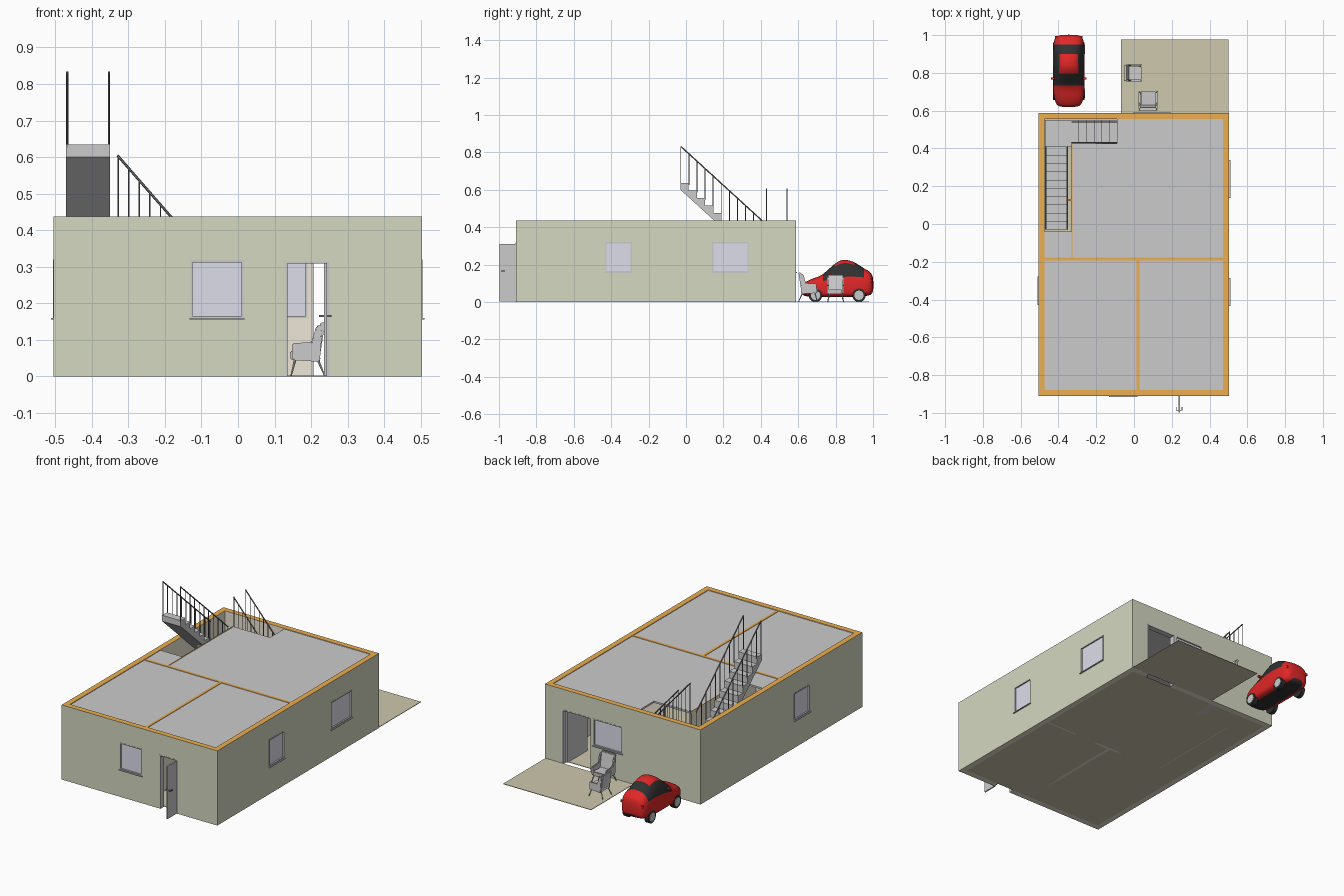
import bpy, bmesh, math
from mathutils import Vector, Matrix

if "Cube" in bpy.data.objects:
    bpy.data.objects.remove(bpy.data.objects["Cube"])


def mat(name, r, g, b):
    m = bpy.data.materials.new(name)
    m.diffuse_color = (r, g, b, 1)
    m.use_nodes = True
    m.node_tree.nodes["Principled BSDF"].inputs["Base Color"].default_value = m.diffuse_color
    return m


GREEN = mat("wall_green", 0.66, 0.69, 0.53)
CREAM = mat("wall_cream", 0.85, 0.8, 0.68)
ORANGE = mat("cut_orange", 0.85, 0.42, 0.08)
TAN = mat("floor_tan", 0.62, 0.58, 0.42)
GLASS = mat("window_glass", 0.73, 0.73, 0.83)
DARK = mat("dark_metal", 0.2, 0.2, 0.2)
RED = mat("car_red", 0.75, 0.02, 0.02)
BLACK = mat("black", 0.03, 0.03, 0.03)


def finish(name, bm, mats=()):
    bmesh.ops.recalc_face_normals(bm, faces=bm.faces)
    me = bpy.data.meshes.new(name)
    bm.to_mesh(me)
    bm.free()
    for m in mats:
        me.materials.append(m)
    ob = bpy.data.objects.new(name, me)
    bpy.context.collection.objects.link(ob)
    return ob


def add_box(bm, x0, x1, y0, y1, z0, z1):
    m = Matrix.Translation(((x0 + x1) / 2, (y0 + y1) / 2, (z0 + z1) / 2)) @ Matrix.Diagonal((x1 - x0, y1 - y0, z1 - z0, 1))
    bmesh.ops.create_cube(bm, size=1, matrix=m)


def boxes(name, items, m=None, top=None):
    """One object from several boxes, with an optional colour for the top faces."""
    bm = bmesh.new()
    for b in items:
        add_box(bm, *b)
    zmax = max(b[5] for b in items)
    if top:
        for f in bm.faces:
            f.material_index = int(min(v.co.z for v in f.verts) > zmax - 1e-4)
    return finish(name, bm, [x for x in (m, top) if x])


def add_rod(bm, a, b, r0, r1=None, n=6):
    a, b = Vector(a), Vector(b)
    d = b - a
    m = Matrix.Translation((a + b) / 2) @ d.to_track_quat('Z', 'Y').to_matrix().to_4x4()
    bmesh.ops.create_cone(bm, cap_ends=True, segments=n, radius1=r0, radius2=r0 if r1 is None else r1, depth=d.length, matrix=m)


def add_prism(bm, pts, axis, a0, a1):
    """Extrude a (u, z) outline along x or y."""
    put = (lambda u, z, a: (a, u, z)) if axis == 'x' else (lambda u, z, a: (u, a, z))
    f = bm.faces.new([bm.verts.new(put(u, z, a0)) for u, z in pts])
    r = bmesh.ops.extrude_face_region(bm, geom=[f])
    off = Vector(put(0, 0, a1 - a0))
    bmesh.ops.translate(bm, vec=off, verts=[v for v in r['geom'] if isinstance(v, bmesh.types.BMVert)])


# outer walls: ring with green outside, cream inside, orange cut top
X0, X1, Y0, Y1, H, T = -0.505, 0.503, -0.91, 0.587, 0.437, 0.032
bm = bmesh.new()
corners = lambda i, z: [(X0 + i, Y0 + i, z), (X1 - i, Y0 + i, z), (X1 - i, Y1 - i, z), (X0 + i, Y1 - i, z)]
rings = [[bm.verts.new(c) for c in corners(i, z)] for i, z in ((0, 0), (0, H), (T, H), (T, 0))]
for k, idx in enumerate((0, 2, 1, 1)):
    for j in range(4):
        a, b, n = rings[k], rings[(k + 1) % 4], (j + 1) % 4
        bm.faces.new((a[j], a[n], b[n], b[j])).material_index = idx
walls = finish("outer_walls", bm, (GREEN, CREAM, ORANGE))

# openings: wall side, start, end, bottom, top
WINDOWS = [("front", -0.13, 0.015, 0.16, 0.318), ("back", 0.0, 0.19, 0.16, 0.318),
           ("right", -0.43, -0.29, 0.16, 0.32), ("right", 0.14, 0.335, 0.16, 0.32),
           ("left", -0.425, -0.28, 0.16, 0.32)]
DOORS = [("front", 0.13, 0.25, -0.02, 0.315), ("back", 0.2, 0.39, -0.02, 0.318)]


def on_wall(side, a0, a1, d0, d1, z0, z1):
    """Box on a wall: a along it, d outwards from its outer face."""
    if side in ("front", "back"):
        w, s = (Y0, -1) if side == "front" else (Y1, 1)
        return (a0, a1, *sorted((w + s * d0, w + s * d1)), z0, z1)
    w, s = (X0, -1) if side == "left" else (X1, 1)
    return (*sorted((w + s * d0, w + s * d1)), a0, a1, z0, z1)


cutter = boxes("opening_cutter", [on_wall(s, a, b, -0.06, 0.03, c, d) for s, a, b, c, d in WINDOWS + DOORS])
cutter.hide_render = True
mod = walls.modifiers.new("openings", 'BOOLEAN')
mod.operation, mod.object, mod.solver = 'DIFFERENCE', cutter, 'EXACT'
bpy.context.view_layer.objects.active = walls
bpy.ops.object.modifier_apply(modifier=mod.name)
bpy.data.objects.remove(cutter)

# windows and door frames
F = 0.006
for i, (s, a, b, c, d) in enumerate(WINDOWS + DOORS):
    door = c < 0
    c = max(c, 0)
    bars = [on_wall(s, a, a + F, -T, 0.001, c, d), on_wall(s, b - F, b, -T, 0.001, c, d),
            on_wall(s, a + F, b - F, -T, 0.001, d - F, d)]
    if not door:
        bars += [on_wall(s, a + F, b - F, -T, 0.001, c, c + F), on_wall(s, a - 0.003, b + 0.003, -0.01, 0.007, c - 0.004, c)]
        boxes(f"window_glass_{i}", [on_wall(s, a + F, b - F, -0.012, -0.007, c + F, d - F)], GLASS)
    boxes(f"{'door' if door else 'window'}_frame_{i}", bars)

# open door leaves with handles
boxes("front_door", [(0.235, 0.243, -0.998, -0.91, 0.002, 0.31)])
boxes("front_door_handle", [(0.222, 0.256, -0.988, -0.984, 0.162, 0.168), (0.222, 0.226, -0.988, -0.968, 0.162, 0.168),
                            (0.252, 0.256, -0.988, -0.968, 0.162, 0.168)], DARK)
boxes("back_door", [(0.372, 0.382, 0.38, 0.565, 0.002, 0.31)])

# floor, patio, interior walls and ceiling with stairwell
xi, xj, yi, yj = X0 + T, X1 - T, Y0 + T, Y1 - T
boxes("floor", [(xi, xj, yi, yj, 0, 0.003)], TAN)
boxes("patio", [(-0.07, 0.5, Y1, 0.978, 0, 0.003)], TAN)
W = H - 0.001
boxes("cross_wall", [(xi, -0.2, -0.193, -0.177, 0, W), (-0.08, 0.12, -0.193, -0.177, 0, W), (0.265, xj, -0.193, -0.177, 0, W),
                     (-0.2, -0.08, -0.193, -0.177, 0.315, W), (0.12, 0.265, -0.193, -0.177, 0.315, W)], CREAM, ORANGE)
boxes("room_wall", [(0.014, 0.029, yi, -0.193, 0, W)], CREAM, ORANGE)
boxes("stair_wall", [(-0.331, -0.326, -0.177, 0.42, 0, W), (-0.35, -0.331, 0.122, 0.132, 0.4, W)], CREAM, ORANGE)
C0, C1 = H - 0.014, H - 0.004
boxes("ceiling", [(xi, xj, yi, -0.04, C0, C1), (-0.331, xj, -0.04, 0.425, C0, C1), (-0.09, xj, 0.425, yj, C0, C1)])

# stairs: lower flight along x, landing, upper flight along y
RISE, RUN, LAND = 0.04, 0.044, 0.235
bm = bmesh.new()
up = []
for k in range(10):
    up += [(0.41 - k * RUN, LAND + k * RISE), (0.41 - k * RUN, LAND + (k + 1) * RISE)]
add_prism(bm, up + [(-0.03, 0.635), (-0.03, 0.6), (0.41, 0.2)], 'x', -0.47, -0.35)
low = []
for k in range(6):
    low += [(-0.09 - k * 0.04, k * RISE), (-0.09 - k * 0.04, (k + 1) * RISE)]
add_prism(bm, low + [(-0.33, 0.24), (-0.33, 0.2), (-0.13, 0)], 'y', 0.427, 0.55)
add_box(bm, -0.47, -0.33, 0.41, 0.55, 0.2, LAND)
finish("stairs", bm)

# stair railings
bm = bmesh.new()
for x in (-0.467, -0.353):
    add_rod(bm, (x, 0.41, 0.432), (x, -0.028, 0.832), 0.0035)
    for k in range(11):
        y = 0.405 - k * 0.0433
        add_rod(bm, (x, y, LAND + min(k + 1, 10) * RISE - 0.01), (x, y, 0.432 + (0.41 - y) * 0.913), 0.0022)
for y in (0.43, 0.54):
    add_rod(bm, (-0.33, y, 0.605), (-0.09, y, 0.33), 0.0035)
    for k in range(9):
        x = -0.328 + k * 0.029
        add_rod(bm, (x, y, max(0, 0.2 - (x + 0.33))), (x, y, 0.605 - (x + 0.33) * 1.146), 0.0022)
finish("stair_railings", bm, (DARK,))


# wing armchairs, facing +y before rotation
def armchair(name, x, y, turn, s=1.0):
    bm = bmesh.new()
    add_prism(bm, [(-0.035, 0.045), (-0.02, 0.05), (-0.038, 0.156), (-0.052, 0.156)], 'x', -0.045, 0.045)
    add_prism(bm, [(-0.04, 0.045), (0.05, 0.045), (0.052, 0.072), (-0.03, 0.068)], 'x', -0.038, 0.038)
    for sx in (-1, 1):
        add_prism(bm, [(-0.036, 0.04), (0.044, 0.045), (0.046, 0.094), (-0.012, 0.098), (-0.026, 0.145), (-0.045, 0.15)],
                  'x', sx * 0.04, sx * 0.05)
    bmesh.ops.recalc_face_normals(bm, faces=bm.faces)
    bmesh.ops.bevel(bm, geom=bm.edges[:], offset=0.003, segments=2, affect='EDGES')
    for sx in (-1, 1):
        add_rod(bm, (sx * 0.048, 0.048, 0), (sx * 0.036, 0.036, 0.047), 0.002, 0.004, 8)
        add_rod(bm, (sx * 0.046, -0.05, 0), (sx * 0.034, -0.03, 0.047), 0.002, 0.004, 8)
    ob = finish(name, bm)
    ob.location, ob.rotation_euler, ob.scale = (x, y, 0.003), (0, 0, turn), (s, s, s)


armchair("armchair_by_wall", 0.075, 0.653, 0)
armchair("armchair_patio", -0.005, 0.8, -math.pi / 2, 0.9)
armchair("armchair_inside", 0.19, 0.2, math.pi / 2, 0.93)

# car body: loft of (y, half width, bottom, belt, top half width, top)
CX = -0.345
SECTIONS = [(0.618, .05, .04, .08, .04, .09), (0.635, .07, .03, .095, .055, .108), (0.68, .082, .025, .115, .062, .13),
            (0.73, .084, .025, .13, .062, .142), (0.80, .085, .025, .14, .056, .216), (0.845, .085, .025, .145, .054, .232),
            (0.90, .085, .025, .15, .05, .218), (0.955, .083, .03, .152, .05, .178), (0.985, .075, .035, .145, .055, .165),
            (1.003, .055, .05, .11, .04, .135)]
bm = bmesh.new()
rows = []
for y, w, zb, zm, wt, zt in SECTIONS:
    half = [(w * .85, zb), (w, zb + .02), (w, zm - .01), (wt, zt - .006)]
    ring = half + [(0, zt)] + [(-x, z) for x, z in reversed(half)]
    rows.append([bm.verts.new((CX + x, y, z)) for x, z in ring])
for i in range(len(rows) - 1):
    for j in range(9):
        n = (j + 1) % 9
        f = bm.faces.new((rows[i][j], rows[i][n], rows[i + 1][n], rows[i + 1][j]))
        glass = (j in (2, 5) and 3 <= i <= 6) or (j in (3, 4) and i in (3, 6))
        f.material_index = int(glass or j == 8)
for r in (rows[0], rows[-1]):
    bm.faces.new(r)
body = finish("car_body", bm, (RED, BLACK))
body.modifiers.new("smooth", 'SUBSURF').levels = 2
for p in body.data.polygons:
    p.use_smooth = True

# car wheels, hubs and side mirrors
tyres, hubs, mirrors = bmesh.new(), bmesh.new(), bmesh.new()
for sx in (-1, 1):
    for y in (0.692, 0.925):
        add_rod(tyres, (CX + sx * 0.058, y, 0.036), (CX + sx * 0.083, y, 0.036), 0.036, n=28)
        add_rod(hubs, (CX + sx * 0.08, y, 0.036), (CX + sx * 0.085, y, 0.036), 0.025, n=20)
    add_box(mirrors, *sorted((CX + sx * 0.075, CX + sx * 0.094)), 0.764, 0.775, 0.138, 0.15)
    add_box(mirrors, *sorted((CX + sx * 0.058, CX + sx * 0.072)), 0.985, 0.994, 0.108, 0.122)
finish("car_tyres", tyres, (BLACK,))
finish("car_hubs", hubs)
finish("car_mirrors_and_tail_lights", mirrors, (RED,))
